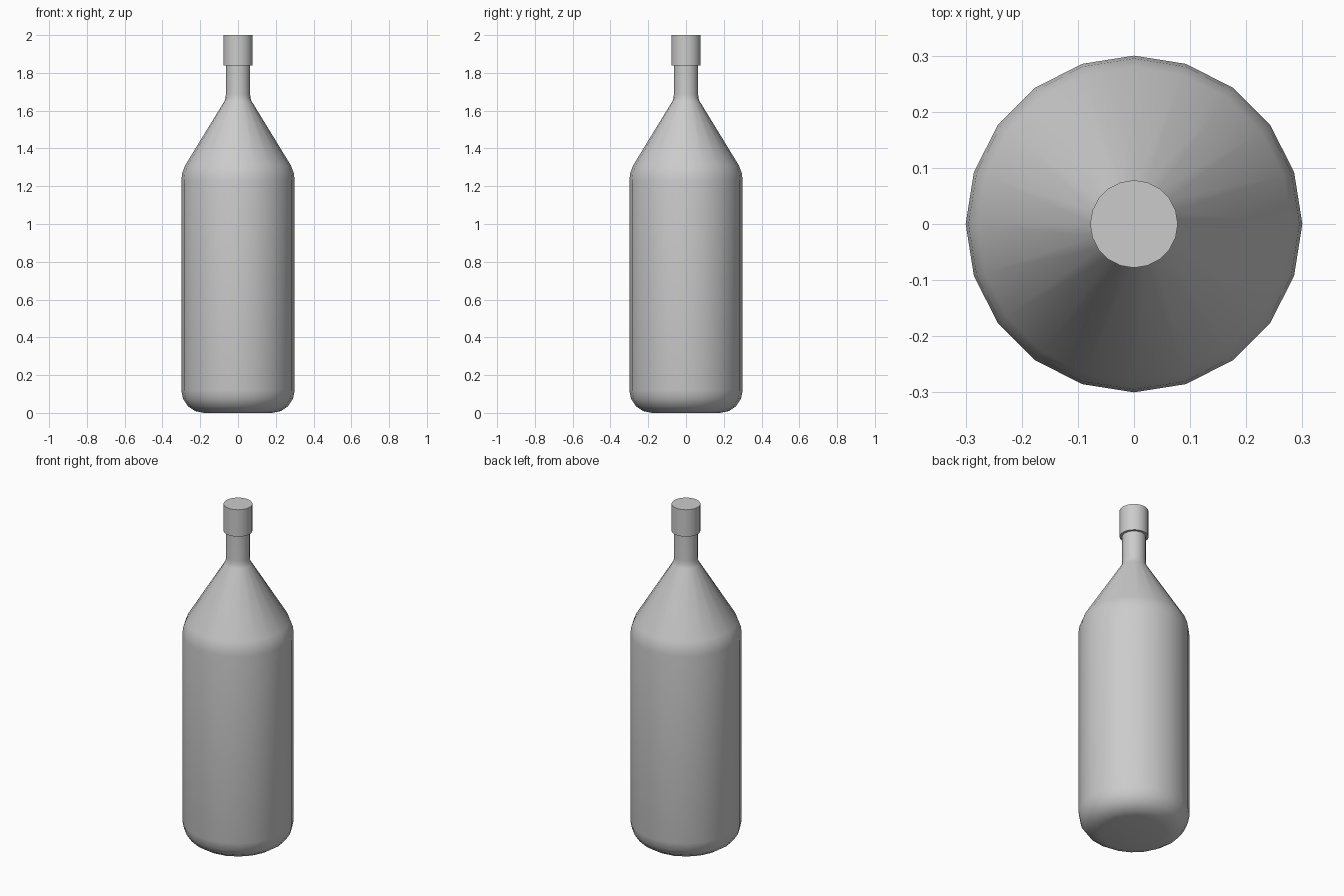
import bpy, bmesh, math

if "Cube" in bpy.data.objects:
    bpy.data.objects.remove(bpy.data.objects["Cube"])

SIDES = 20

def lathe(name, profile):
    """Revolve (radius, z) points around z and close both ends."""
    bm = bmesh.new()
    rings = []
    for r, z in profile:
        rings.append([bm.verts.new((r * math.cos(2 * math.pi * i / SIDES),
                                    r * math.sin(2 * math.pi * i / SIDES), z))
                      for i in range(SIDES)])
    for lo, hi in zip(rings, rings[1:]):
        for i in range(SIDES):
            j = (i + 1) % SIDES
            bm.faces.new((lo[i], lo[j], hi[j], hi[i]))
    bm.faces.new(rings[0][::-1])
    bm.faces.new(rings[-1])
    mesh = bpy.data.meshes.new(name)
    bm.to_mesh(mesh)
    bm.free()
    ob = bpy.data.objects.new(name, mesh)
    bpy.context.collection.objects.link(ob)
    bpy.ops.object.select_all(action='DESELECT')
    ob.select_set(True)
    bpy.context.view_layer.objects.active = ob
    bpy.ops.object.shade_smooth_by_angle(angle=math.radians(40))
    return ob

# Bottle: rounded base, straight body, conical shoulder, neck
base = [(0.18 + 0.12 * math.sin(a), 0.12 - 0.12 * math.cos(a))
        for a in (math.radians(d) for d in (0, 22.5, 45, 67.5, 90))]
lathe("bottle", base + [(0.30, 1.23), (0.295, 1.27), (0.28, 1.31),
                        (0.072, 1.65), (0.066, 1.665), (0.064, 1.69), (0.064, 1.85)])

# Screw cap
lathe("cap", [(0.078, 1.84), (0.078, 2.0)])
